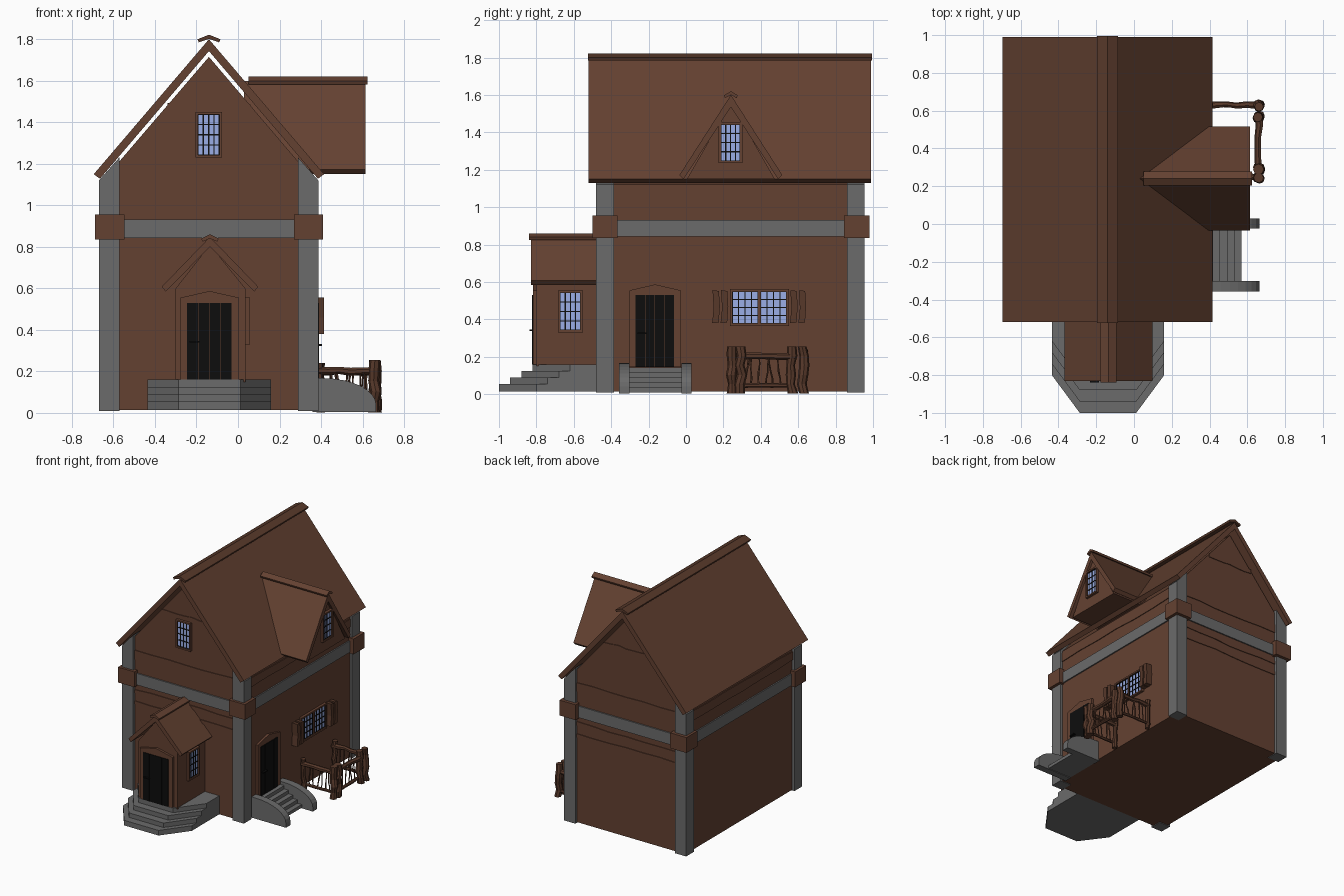
import bpy, bmesh, math, random
from mathutils import Vector

if "Cube" in bpy.data.objects:
    bpy.data.objects.remove(bpy.data.objects["Cube"])

random.seed(4)


def material(name, r, g, b):
    m = bpy.data.materials.new(name)
    m.diffuse_color = (r, g, b, 1)
    m.use_nodes = True
    m.node_tree.nodes["Principled BSDF"].inputs["Base Color"].default_value = m.diffuse_color
    return m


BROWN = material("brown wood", 0.127, 0.053, 0.031)
LOG = material("dark log wood", 0.095, 0.040, 0.023)
STONE = material("grey stone", 0.145, 0.145, 0.145)
BLACK = material("black door", 0.004, 0.004, 0.004)
GLASS = material("pale blue glass", 0.33, 0.43, 0.80)
# position of (a, b, depth) for profiles extruded along each axis
MAP = {'x': lambda a, b, d: (d, a, b), 'y': lambda a, b, d: (a, d, b), 'z': lambda a, b, d: (a, b, d)}


def finish(name, bm, mat):
    bmesh.ops.recalc_face_normals(bm, faces=bm.faces)
    me = bpy.data.meshes.new(name)
    bm.to_mesh(me)
    bm.free()
    me.materials.append(mat)
    ob = bpy.data.objects.new(name, me)
    bpy.context.collection.objects.link(ob)
    return ob


def prism(name, axis, polys, d0, d1, mat):
    """Extrude one or more 2D outlines from depth d0 to d1."""
    bm = bmesh.new()
    for pts in polys:
        lo = [bm.verts.new(MAP[axis](a, b, d0)) for a, b in pts]
        hi = [bm.verts.new(MAP[axis](a, b, d1)) for a, b in pts]
        bm.faces.new(lo)
        bm.faces.new(hi)
        for i in range(len(pts)):
            j = (i + 1) % len(pts)
            bm.faces.new((lo[i], lo[j], hi[j], hi[i]))
    return finish(name, bm, mat)


def rect(a0, a1, b0, b1):
    return [(a0, b0), (a1, b0), (a1, b1), (a0, b1)]


def chevron(c, half, apex, eave, inner, lip):
    """Outline of a two-sided roof slab centred on c."""
    return [(c - half, eave), (c, apex), (c + half, eave),
            (c + half - lip, eave - 0.022), (c, inner), (c - half + lip, eave - 0.022)]


def cap(c, half, top, drop):
    return [(c - half, top - drop), (c, top), (c + half, top - drop),
            (c + half - 0.006, top - drop - 0.015), (c, top - 0.02), (c - half + 0.006, top - drop - 0.015)]


def window(name, axis, a0, a1, z0, z1, d, s, cols=4, rows=4):
    """Framed window with dark glazing bars; s is the outward direction."""
    f, g = 0.012, 0.006
    prism(name + "_frame", axis, [rect(a0, a0 + f, z0, z1), rect(a1 - f, a1, z0, z1),
          rect(a0 + f, a1 - f, z0, z0 + f), rect(a0 + f, a1 - f, z1 - f, z1)], d, d + s * 0.02, BROWN)
    a0, a1, z0, z1 = a0 + f, a1 - f, z0 + f, z1 - f
    prism(name + "_glass", axis, [rect(a0, a1, z0, z1)], d, d + s * 0.008, GLASS)
    bars = []
    for i in range(cols + 1):
        a = a0 + (a1 - a0) * i / cols
        bars.append(rect(a - g / 2, a + g / 2, z0, z1))
    for i in range(rows + 1):
        z = z0 + (z1 - z0) * i / rows
        bars.append(rect(a0, a1, z - g / 2, z + g / 2))
    prism(name + "_bars", axis, bars, d, d + s * 0.012, BLACK)


def door(name, axis, a0, a1, z0, z1, d, s):
    """Plank door in a peaked frame."""
    m, w = (a0 + a1) / 2, 0.033
    prism(name + "_frame", axis, [[(a0 - w, z0), (a1 + w, z0), (a1 + w, z1 + 0.025),
          (m, z1 + 0.057), (a0 - w, z1 + 0.025)]], d, d + s * 0.018, BROWN)
    n, step = 4, (a1 - a0) / 4
    prism(name, axis, [rect(a0 + i * step, a0 + (i + 1) * step - 0.003, z0, z1) for i in range(n)],
          d, d + s * 0.023, BLACK)
    prism(name + "_handle", axis, [rect(a0 + 0.012, a0 + 0.06, z0 + 0.178, z0 + 0.186)],
          d + s * 0.02, d + s * 0.038, BLACK)


def plank(name, axis, a0, a1, z0, z1, d, s):
    """Thin siding board with a wavy outline."""
    n = 6
    xs = [a0 + (a1 - a0) * i / n for i in range(n + 1)]
    top = [(x, z1 + random.uniform(-0.006, 0.006)) for x in xs]
    low = [(x, z0 + random.uniform(-0.006, 0.006)) for x in reversed(xs)]
    prism(name, axis, [top + low], d, d + s * 0.006, BROWN)


def log(bm, p, q, r, sides=7, rings=5, wob=0.15):
    """Knobbly branch from p to q."""
    p, q = Vector(p), Vector(q)
    rot = (q - p).to_track_quat('Z', 'Y')
    prev = None
    for k in range(rings + 1):
        c = p.lerp(q, k / rings)
        off = Vector((random.uniform(-1, 1), random.uniform(-1, 1), 0)) * r * wob * 2
        rr = r * random.uniform(1 - wob, 1 + wob)
        ring = [bm.verts.new(c + rot @ (off + Vector((math.cos(t), math.sin(t), 0)) * rr))
                for t in (2 * math.pi * i / sides for i in range(sides))]
        if prev:
            for i in range(sides):
                j = (i + 1) % sides
                bm.faces.new((prev[i], prev[j], ring[j], ring[i]))
        else:
            bm.faces.new(ring)
        prev = ring
    bm.faces.new(prev)


# main house body, roof and ridge
CX = -0.14
prism("house_walls", 'y', [[(-0.65, 0.015), (0.367, 0.015), (0.367, 1.12), (CX, 1.715), (-0.65, 1.12)]],
      -0.46, 0.935, BROWN)
prism("main_roof", 'y', [chevron(CX, 0.555, 1.80, 1.15, 1.743, 0.03)], -0.52, 0.99, BROWN)
prism("main_ridge_cap", 'y', [cap(CX, 0.055, 1.822, 0.022)], -0.525, 0.995, LOG)

# stone corner posts with wooden blocks, stone belt between them
for y0, y1, b0, b1, n in ((-0.48, -0.385, -0.5, -0.365, "front"), (0.86, 0.955, 0.845, 0.98, "back")):
    prism(n + "_corner_posts", 'y', [[(-0.67, 0.01), (-0.572, 0.01), (-0.572, 1.23), (-0.67, 1.12)],
          [(0.29, 0.01), (0.387, 0.01), (0.387, 1.12), (0.29, 1.23)]], y0, y1, STONE)
    prism(n + "_corner_blocks", 'y', [rect(-0.69, -0.548, 0.835, 0.955), rect(0.27, 0.41, 0.835, 0.955)],
          b0, b1, BROWN)
prism("stone_belt", 'z', [rect(-0.66, 0.377, -0.47, 0.945)], 0.842, 0.932, STONE)

# siding boards
for n, d, s in (("front", -0.46, -1), ("back", 0.935, 1)):
    plank(n + "_upper_plank", 'y', -0.575, 0.295, 1.04, 1.11, d, s)
    plank(n + "_lower_plank_a", 'y', -0.575, 0.295, 0.77, 0.80, d, s)
    plank(n + "_lower_plank_b", 'y', -0.575, 0.295, 0.685, 0.71, d, s)
    plank(n + "_gable_plank", 'y', -0.34, 0.06, 1.46, 1.49, d, s)
for n, d, s in (("left", -0.65, -1), ("right", 0.367, 1)):
    plank(n + "_upper_plank", 'x', -0.39, 0.865, 1.03, 1.10, d, s)
window("gable_window", 'y', -0.205, -0.078, 1.23, 1.45, -0.46, -1)

# dormer
DY = 0.24
prism("dormer_wall", 'x', [[(0.005, 1.15), (0.475, 1.15), (DY, 1.56)]], 0.1, 0.595, BROWN)
prism("dormer_roof", 'x', [chevron(DY, 0.275, 1.60, 1.172, 1.535, 0.022)], 0.03, 0.615, BROWN)
prism("dormer_ridge_cap", 'x', [cap(DY, 0.037, 1.62, 0.022)], 0.05, 0.625, BROWN)
window("dormer_window", 'x', 0.175, 0.302, 1.235, 1.455, 0.595, 1)

# front porch
PX = -0.135
prism("porch_walls", 'y', [[(-0.3, 0.15), (0.035, 0.15), (0.035, 0.6), (PX, 0.81), (-0.3, 0.6)]],
      -0.80, -0.45, BROWN)
prism("porch_roof", 'y', [chevron(PX, 0.233, 0.848, 0.607, 0.80, 0.02)], -0.83, -0.45, BROWN)
prism("porch_ridge_cap", 'y', [cap(PX, 0.042, 0.86, 0.02)], -0.84, -0.45, BROWN)
door("front_door", 'y', -0.245, -0.028, 0.16, 0.53, -0.80, -1)
window("porch_window", 'x', -0.685, -0.552, 0.33, 0.555, 0.037, 1)

# chamfered front steps, each set back from the one below
for i in range(4):
    o, z = 0.06 * i, 0.055 + 0.035 * i
    prism(f"front_step_{i + 1}", 'z', [[(-0.435, -0.46), (-0.435, -0.8 + o), (-0.287, -1 + o),
          (0.012, -1 + o), (0.16, -0.8 + o), (0.16, -0.46)]], 0.015 if i == 0 else z - 0.035, z, STONE)

# side door, stair and curved stair cheeks
door("side_door", 'x', -0.27, -0.06, 0.145, 0.53, 0.367, 1)
stair = [(0.36, 0.01)]
for i in range(5):
    x, z = 0.57 - 0.038 * i, 0.035 + 0.027 * i
    stair += [(x, z - 0.027 if i else 0.01), (x, z)]
prism("side_stair", 'y', [stair + [(0.36, stair[-1][1])]], -0.305, -0.015, STONE)
arc = [(0.41 + 0.255 * math.sin(t), 0.04 + 0.127 * math.cos(t)) for t in
       (math.pi / 2 * i / 8 for i in range(9))]
cheek = [(0.36, 0.005), (0.36, 0.167)] + arc + [(0.665, 0.005)]
for n, y in (("front", -0.357), ("back", -0.025)):
    prism(n + "_stair_cheek", 'y', [cheek], y, y + 0.055, STONE)

# side double window with shutters
window("side_window_a", 'x', 0.235, 0.397, 0.365, 0.562, 0.367, 1)
window("side_window_b", 'x', 0.385, 0.55, 0.365, 0.562, 0.367, 1)
for n, y in (("left", 0.14), ("right", 0.556)):
    boards = []
    for k in range(2):
        a = y + 0.045 * k
        boards.append([(a, 0.38), (a + 0.035, 0.383), (a + 0.041, 0.47), (a + 0.036, 0.552),
                       (a + 0.002, 0.556), (a + 0.008, 0.46)])
    prism(n + "_shutter", 'x', boards, 0.36, 0.415, LOG)

# rustic branch fence around a small yard
posts = bmesh.new()
for x, y in ((0.66, 0.247), (0.66, 0.293), (0.66, 0.565), (0.66, 0.625)):
    log(posts, (x, y, 0.003), (x, y, 0.255), 0.025, 8)
for y in (0.25, 0.63):
    log(posts, (0.395, y, 0.003), (0.395, y, 0.24), 0.018, 8)
finish("fence_posts", posts, LOG)
rails, twigs = bmesh.new(), bmesh.new()
for p, q in (((0.38, 0.25), (0.65, 0.25)), ((0.66, 0.28), (0.66, 0.58)), ((0.38, 0.63), (0.65, 0.63))):
    p, q = Vector((*p, 0)), Vector((*q, 0))
    for z, r in ((0.2, 0.018), (0.045, 0.012)):
        log(rails, p + Vector((0, 0, z)), q + Vector((0, 0, z)), r)
    for k in range(7):
        t, u = (k + 0.7) / 7.6, (k + 0.7 + random.uniform(-0.9, 0.9)) / 7.6
        log(twigs, p.lerp(q, t) + Vector((0, 0, 0.045)),
            p.lerp(q, min(max(u, 0.05), 0.95)) + Vector((0, 0, 0.2)), 0.005, 5, 4, 0.3)
finish("fence_rails", rails, LOG)
finish("fence_twigs", twigs, LOG)
